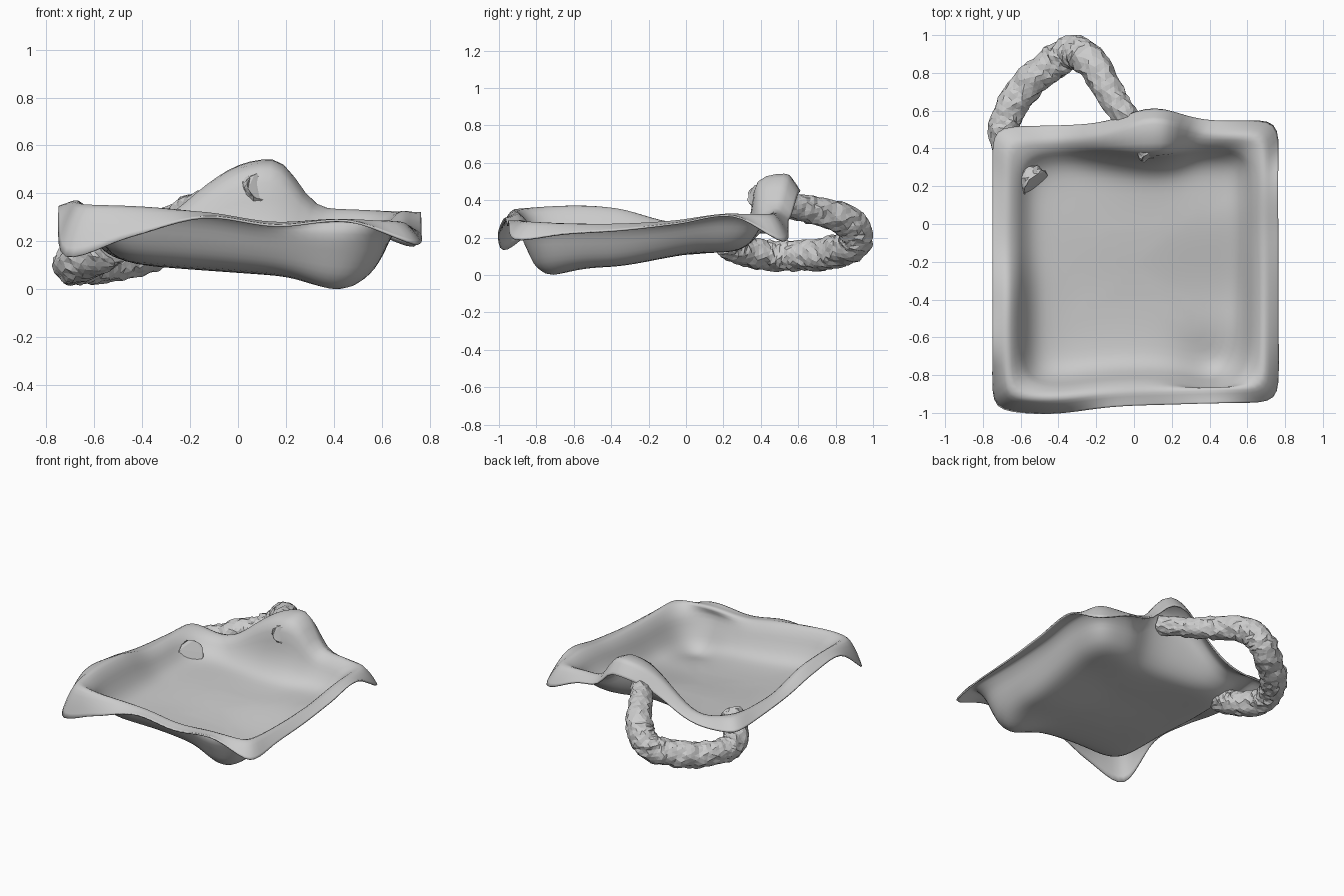
import bpy, bmesh, math, random
from mathutils import Vector, noise

if "Cube" in bpy.data.objects:
    bpy.data.objects.remove(bpy.data.objects["Cube"])

random.seed(4)

# Rim heights around the square, five stations per side:
# front (left to right), right, back (right to left), left
CREST = [.35, .34, .315, .275, .285, .28, .27, .27, .285, .32,
         .32, .33, .33, .29, .235, .28, .27, .28, .35, .365]
LIP = [.14, .22, .30, .265, .285, .19, .22, .24, .275, .315,
       .18, .28, .30, .26, .21, .22, .24, .27, .32, .33]


def catmull(a, b, c, d, t):
    return 0.5 * (2 * b + (c - a) * t + (2 * a - 5 * b + 4 * c - d) * t * t
                  + (3 * b - a - 3 * c + d) * t ** 3)


def around(values, u):
    n = len(values)
    f = u * n
    i = int(f)
    return catmull(*[values[(i + k) % n] for k in (-1, 0, 1, 2)], f - i)


def along(points, f):
    i = min(int(f), len(points) - 2)
    p = [points[max(0, min(len(points) - 1, i + k))] for k in (-1, 0, 1, 2)]
    return catmull(*p, f - i)


def gauss(x, w):
    return math.exp(-(x / w) ** 2)


def smooth(a, b, x):
    t = max(0, min(1, (x - a) / (b - a)))
    return t * t * (3 - 2 * t)


def square(u, n):
    # point on a rounded unit square, starting at the front left corner
    side, t = divmod(u * 4, 1)
    s = 2 * t - 1
    x, y = [(s, -1), (1, s), (-s, 1), (-1, -s)][int(side) % 4]
    k = (abs(x) ** n + abs(y) ** n) ** (1 / n)
    return x / k, y / k


def floor_z(x, y):
    # tilted floor, rising to the back, with a pocket at the front right
    front = .08 - .07 * x
    z = front + (.125 - front) * smooth(-.45, .12, y)
    return z - .06 * gauss(math.hypot(x - .42, y + .77), .17)


# (inset from the outer edge, share of floor-to-crest height, share of lip)
RINGS = [(0, 1, 1), (.035, 1, .4), (.08, 1, 0), (.125, .8, 0), (.165, .46, 0),
         (.21, .2, 0), (.28, .05, 0), (.42, 0, 0), (.58, 0, 0)]


def tray_point(u, inset, wall, lip):
    sx, sy = square(u, 18 if inset < .1 else 9)
    x = sx * (.755 - inset) + .008
    y = sy * (.745 - inset) - .215 + .025 * x
    d = x - .1
    bump = math.exp(-abs(d / (.17 if d > 0 else .34)) ** (3 if d > 0 else 2.4))
    bump *= max(0, sy) ** 6
    if sy > 0:      # the raised back hump bulges out at the rim only
        y += (.075 if inset < .1 else -.02 if inset < .3 else 0) * sy ** 4 * gauss(d, .2)
    else:           # front left corner and front right pocket push forward
        y -= .03 * sy ** 4 * gauss(x + .45, .25)
        if inset > .1:
            y -= .06 * sy ** 4 * gauss(x - .42, .2)
    f = floor_z(x, y)
    crest = around(CREST, u) + .21 * bump
    z = f + (crest - f) * (wall + (.1 * bump if wall == .8 else 0))
    z += (around(LIP, u) + .15 * bump - crest) * lip
    return x, y, z


# Square draped tray
N, STEPS = 120, 3
bm = bmesh.new()
rows = []
for r in range((len(RINGS) - 1) * STEPS + 1):
    row = []
    for i in range(N):
        pts = [Vector(tray_point(i / N, *ring)) for ring in RINGS]
        row.append(bm.verts.new(along(pts, r / STEPS)))
    rows.append(row)
for a, b in zip(rows, rows[1:]):
    for i in range(N):
        j = (i + 1) % N
        bm.faces.new((a[i], a[j], b[j], b[i]))
centre = bm.verts.new((0, -.215, floor_z(0, -.215)))
for i in range(N):
    bm.faces.new((rows[-1][i], rows[-1][(i + 1) % N], centre))
low = min(v.co.z for v in bm.verts)
for v in bm.verts:      # settle the lowest point on the ground
    v.co.z -= (low - .006) * (1 - smooth(.05, .2, v.co.z))
me = bpy.data.meshes.new("tray")
bm.to_mesh(me)
bm.free()
me.shade_smooth()
tray = bpy.data.objects.new("tray", me)
bpy.context.collection.objects.link(tray)
mod = tray.modifiers.new("thickness", 'SOLIDIFY')
mod.thickness = .01
mod.offset = 0

# Rough bark-like loop handle
PATH = [Vector(p) for p in [
    (-.52, .215, .185), (-.60, .29, .135), (-.685, .45, .105), (-.66, .60, .105),
    (-.55, .75, .115), (-.40, .87, .15), (-.30, .91, .22), (-.215, .84, .30),
    (-.12, .68, .345), (-.01, .52, .38), (.09, .365, .43)]]
RADII = [.08, .082, .082, .082, .085, .09, .09, .085, .075, .065, .06]
SEG, SIDES = 72, 18
bm = bmesh.new()
rows = []
for s in range(SEG + 1):
    f = s / SEG * (len(PATH) - 1)
    c = along(PATH, f)
    d = (along(PATH, min(f + .05, len(PATH) - 1)) - along(PATH, max(f - .05, 0))).normalized()
    e1 = d.cross(Vector((.3, -.2, 1))).normalized()
    e2 = d.cross(e1)
    row = []
    for k in range(SIDES):
        a = 2 * math.pi * (k + .5 * (s % 2)) / SIDES
        n = e1 * math.cos(a) + e2 * math.sin(a)
        r = along(RADII, f) * (1 + random.uniform(-.08, .08))
        r += .01 * noise.noise((c + n * .09) * 14)
        row.append(bm.verts.new(c + n * r + d * random.uniform(-.006, .006)))
    rows.append(row)
for a, b in zip(rows, rows[1:]):
    for i in range(SIDES):
        j = (i + 1) % SIDES
        bm.faces.new((a[i], a[j], b[j], b[i]))
bm.faces.new(rows[0][::-1])
bm.faces.new(rows[-1])
bmesh.ops.recalc_face_normals(bm, faces=bm.faces)
bmesh.ops.triangulate(bm, faces=bm.faces)
me = bpy.data.meshes.new("loop_handle")
bm.to_mesh(me)
bm.free()
handle = bpy.data.objects.new("loop_handle", me)
bpy.context.collection.objects.link(handle)
